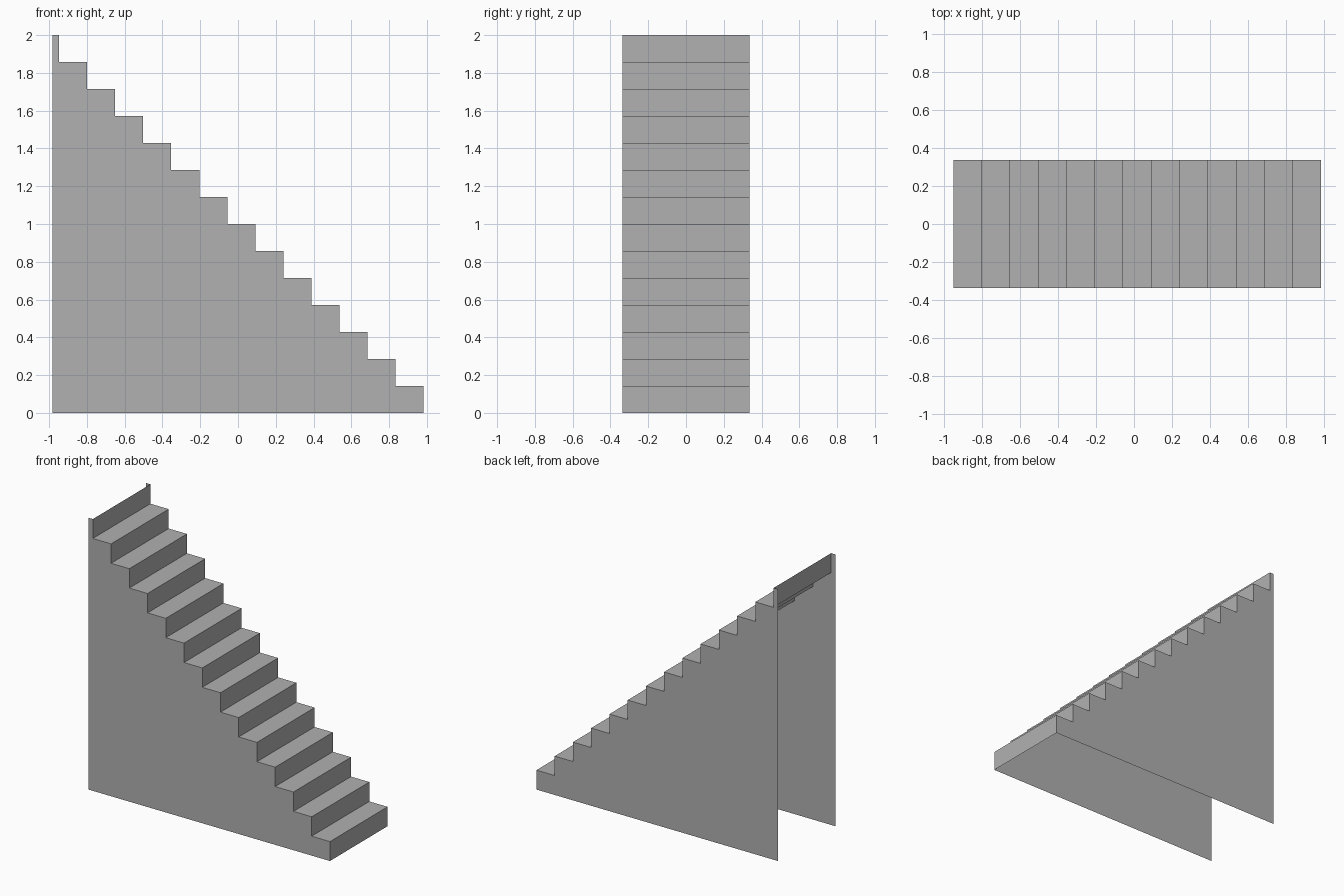
import bpy

STEPS = 14            # risers
RISE = 2.0 / STEPS
RUN = 0.1485
FRONT_X = 0.983       # foot of the flight
BACK_X = -0.983       # tall open end
HALF_W = 0.335

old = bpy.data.objects.get("Cube")
if old:
    bpy.data.objects.remove(old, do_unlink=True)

grey = bpy.data.materials.new("plain grey")
grey.use_nodes = True
colour = (0.44, 0.44, 0.44, 1.0)
grey.diffuse_color = colour
grey.node_tree.nodes["Principled BSDF"].inputs["Base Color"].default_value = colour


def add_mesh(name, verts, faces):
    mesh = bpy.data.meshes.new(name)
    mesh.from_pydata(verts, [], faces)
    mesh.materials.append(grey)
    obj = bpy.data.objects.new(name, mesh)
    bpy.context.collection.objects.link(obj)
    return obj


# Zigzag profile: up each riser, then back along each tread
zigzag = []
for i in range(STEPS):
    x = FRONT_X - i * RUN
    zigzag += [(x, i * RISE), (x, (i + 1) * RISE)]

# Treads and risers: one thin folded sheet, open underneath
verts = [(x, y, z) for x, z in zigzag for y in (-HALF_W, HALF_W)]
faces = [(2 * i, 2 * i + 1, 2 * i + 3, 2 * i + 2) for i in range(len(zigzag) - 1)]
add_mesh("treads_and_risers", verts, faces)

# Side walls: stepped sheets running a little past the top riser
outline = zigzag + [(BACK_X, STEPS * RISE), (BACK_X, 0.0)]
order = list(range(len(outline)))
for name, y, loop in (("right_side_wall", -HALF_W, order[::-1]),
                      ("left_side_wall", HALF_W, order)):
    wall = add_mesh(name, [(x, y, z) for x, z in outline], [loop])
    # Face the wall outwards
    if wall.data.polygons[0].normal.y * y < 0:
        wall.data.flip_normals()
